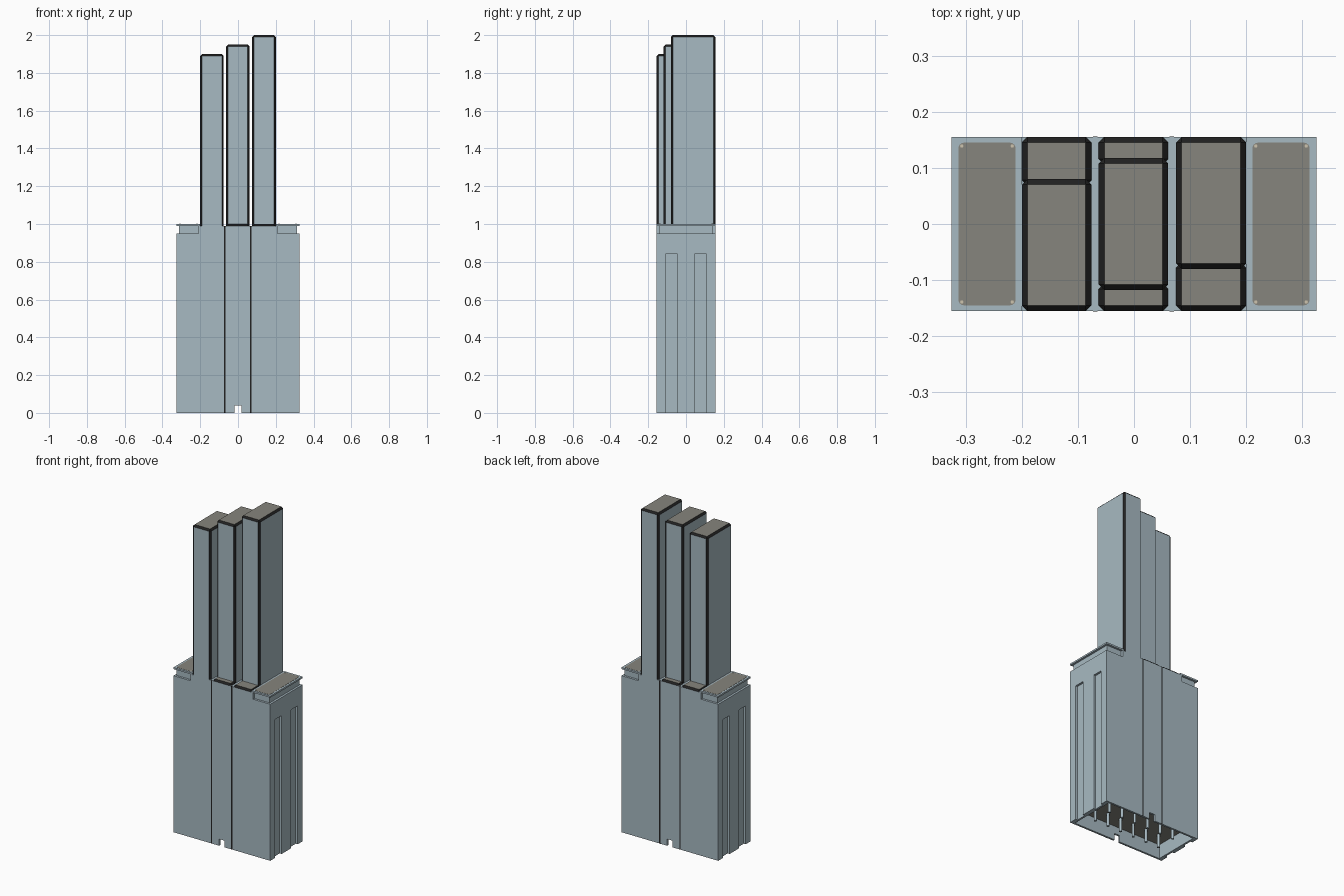
import bpy
import bmesh
from mathutils import Matrix, Vector

cube = bpy.data.objects.get("Cube")
if cube:
    bpy.data.objects.remove(cube, do_unlink=True)


def material(name, rgb):
    mat = bpy.data.materials.new(name)
    mat.use_nodes = True
    color = (*rgb, 1)
    mat.diffuse_color = color
    mat.node_tree.nodes["Principled BSDF"].inputs["Base Color"].default_value = color
    return mat


blue = material("pale_blue_grey", (0.39, 0.49, 0.54))
grey = material("warm_grey", (0.24, 0.235, 0.205))
black = material("black_trim", (0.015, 0.015, 0.015))
cream = material("cream", (0.62, 0.56, 0.43))


def finish(name, bm, mats):
    mesh = bpy.data.meshes.new(name)
    bm.to_mesh(mesh)
    bm.free()
    for mat in mats:
        mesh.materials.append(mat)
    obj = bpy.data.objects.new(name, mesh)
    bpy.context.collection.objects.link(obj)
    return obj


def box_mesh(x, y, z):
    bm = bmesh.new()
    bmesh.ops.create_cube(bm, size=1)
    for v in bm.verts:
        for axis, (low, high) in enumerate((x, y, z)):
            v.co[axis] = high if v.co[axis] > 0 else low
    return bm


def box(name, x, y, z, mat=blue):
    return finish(name, box_mesh(x, y, z), [mat])


def trimmed_block(name, x, y, z):
    """Block with black chamfers on its upright and top edges and a grey roof."""
    bm = box_mesh(x, y, z)
    edges = [e for e in bm.edges if any(v.co.z > z[0] for v in e.verts)]
    bmesh.ops.bevel(bm, geom=edges, offset=0.01, segments=1, affect="EDGES")
    bm.normal_update()
    for face in bm.faces:
        if max(abs(n) for n in face.normal) < 0.99:
            face.material_index = 2
        elif face.normal.z > 0.9:
            face.material_index = 1
    return finish(name, bm, [blue, grey, black])


def rod(name, x, y, z, radius, mat):
    bm = bmesh.new()
    place = Matrix.Translation(Vector((x, y, sum(z) / 2)))
    bmesh.ops.create_cone(bm, cap_ends=True, segments=12, radius1=radius,
                          radius2=radius, depth=z[1] - z[0], matrix=place)
    return finish(name, bm, [mat])


def cut(target, cutter):
    mod = target.modifiers.new("cut", "BOOLEAN")
    mod.operation = "DIFFERENCE"
    mod.solver = "EXACT"
    mod.object = cutter
    bpy.context.view_layer.objects.active = target
    bpy.ops.object.modifier_apply(modifier=mod.name)
    bpy.data.objects.remove(cutter, do_unlink=True)


W, D = 0.325, 0.155

# Housing, hollow underneath, with a notch in the front and back walls
housing = box("housing", (-W, W), (-D, D), (0, 0.95))
cut(housing, box("cavity", (-W + 0.025, W - 0.025), (-D + 0.012, D - 0.012), (-0.1, 0.09)))
cut(housing, box("notch", (-0.018, 0.018), (-1, 1), (-0.1, 0.04)))

# Upright grooves in both ends
for side in (-1, 1):
    for y in (-0.077, 0.077):
        ends = sorted((side * (W - 0.013), side * (W + 0.1)))
        cut(housing, box("groove", ends, (y - 0.031, y + 0.031), (-0.1, 0.84)))

box("inner_panel", (-0.299, 0.299), (-0.142, 0.142), (0.085, 0.092), grey)
for i in range(6):
    for y in (-0.06, 0.06):
        rod("inner_pin", -0.225 + i * 0.09, y, (0.005, 0.09), 0.008, blue)

# Upper collar between the recessed end necks
box("collar", (-0.21, 0.21), (-D, D), (0.95, 0.99))
for side in (-1, 1):
    tag = "left" if side > 0 else "right"

    def span(a, b):
        return sorted((side * a, side * b))

    box(tag + "_neck", span(0.2, 0.312), (-D + 0.013, D - 0.013), (0.95, 0.99))
    box(tag + "_flange", span(0.2, W), (-D, D), (0.99, 1.0))

    # Rounded grey inlay on each flange
    bm = box_mesh(span(0.211, 0.313), (-0.145, 0.145), (0.995, 1.001))
    corners = [e for e in bm.edges if abs(e.verts[0].co.z - e.verts[1].co.z) > 0.001]
    bmesh.ops.bevel(bm, geom=corners, offset=0.01, segments=4, affect="EDGES", profile=0.5)
    finish(tag + "_flange_inlay", bm, [grey])
    for x in (0.217, 0.307):
        for y in (-0.139, 0.139):
            rod("flange_screw", side * x, y, (0.995, 1.002), 0.003, cream)

# Three staggered towers and the low caps filling the rest of each bay
bays = [
    ("right", (-0.2, -0.076), (-D, 0.08), 1.9),
    ("middle", (-0.063, 0.061), (-0.118, 0.118), 1.95),
    ("left", (0.075, 0.2), (-0.08, D), 2.0),
]
for name, x, y, top in bays:
    trimmed_block(name + "_tower", x, y, (0.98, top))
    if y[0] > -D:
        trimmed_block(name + "_front_cap", x, (-D, y[0] + 0.012), (0.98, 1.0))
    if y[1] < D:
        trimmed_block(name + "_back_cap", x, (y[1] - 0.012, D), (0.98, 1.0))

# Black seams down the front and back of the housing
for x in (-0.069, 0.067):
    for y in (-D, D):
        box("seam", (x - 0.004, x + 0.004), (y - 0.001, y + 0.001), (0, 0.99), black)
